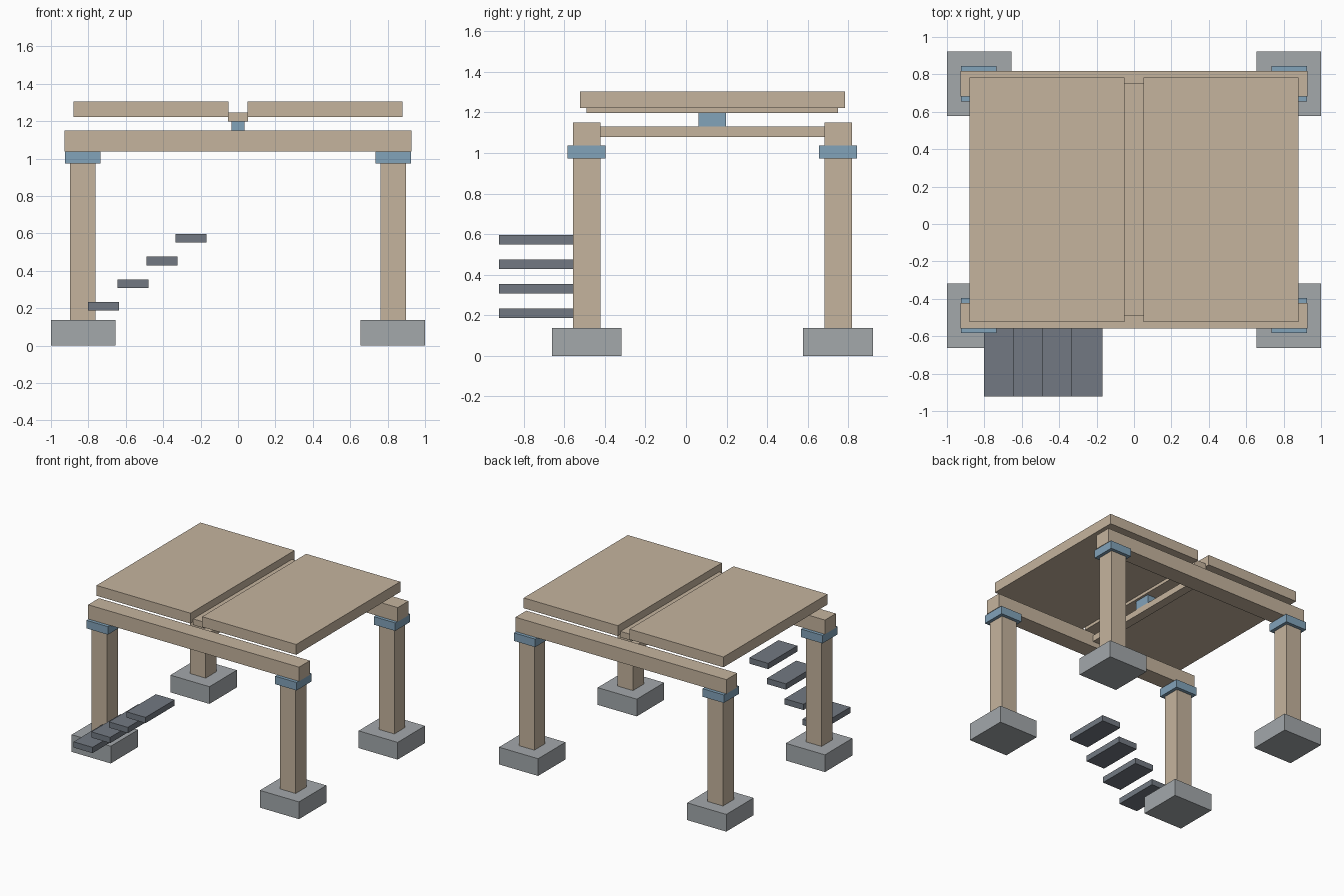
import bpy

cube = bpy.data.objects.get("Cube")
if cube:
    bpy.data.objects.remove(cube, do_unlink=True)


def material(name, *srgb):
    """Flat material from 0-255 sRGB values."""
    colour = [((c / 255 + 0.055) / 1.055) ** 2.4 for c in srgb] + [1.0]
    mat = bpy.data.materials.new(name)
    mat.use_nodes = True
    mat.diffuse_color = colour
    mat.node_tree.nodes["Principled BSDF"].inputs["Base Color"].default_value = colour
    return mat


timber = material("timber_beige", 197, 180, 158)
concrete = material("concrete_grey", 163, 168, 171)
steel = material("steel_blue", 130, 163, 186)
slate = material("slate_grey", 114, 121, 130)


def box(name, mat, x, y, z):
    """Box spanning the (min, max) ranges given for each axis."""
    spans = (x, y, z)
    bpy.ops.mesh.primitive_cube_add(size=1, location=[(a + b) / 2 for a, b in spans])
    obj = bpy.context.object
    obj.name = name
    obj.scale = [b - a for a, b in spans]
    bpy.ops.object.transform_apply(location=False, rotation=False, scale=True)
    obj.data.materials.append(mat)
    return obj


def around(centre, width):
    return (centre - width / 2, centre + width / 2)


MID_Y = 0.13
COLUMN_X = 0.83
ROWS = {"front": MID_Y - 0.62, "back": MID_Y + 0.62}
SIDES = {"right": -1, "left": 1}

for row, y in ROWS.items():
    # Corner supports: footing, column and collar
    for side, s in SIDES.items():
        tag = f"{row}_{side}"
        x = s * COLUMN_X
        box(f"footing_{tag}", concrete, around(s * 0.828, 0.344), around(y, 0.344), (0, 0.137))
        box(f"column_{tag}", timber, around(x, 0.136), around(y, 0.136), (0.137, 0.973))
        box(f"collar_{tag}", steel, around(x, 0.188), around(y, 0.188), (0.973, 1.037))
    # Main beam across each row
    box(f"beam_{row}", timber, around(0, 1.856), around(y, 0.136), (1.037, 1.15))

# Central tie, its bracket and the ridge board
box("tie_beam", timber, around(0, 0.07), around(MID_Y, 1.104), (1.08, 1.13))
box("ridge_bracket", steel, around(0, 0.07), around(MID_Y, 0.136), (1.13, 1.198))
box("ridge_board", timber, around(0, 0.108), around(MID_Y, 1.24), (1.198, 1.246))

# Roof panels either side of the gap
for side, s in SIDES.items():
    box(f"roof_panel_{side}", timber, around(s * 0.465, 0.828), around(MID_Y, 1.308), (1.222, 1.304))

# Floating steps rising to the left
for i in range(4):
    x = -0.718 + 0.1555 * i
    z = 0.21 + 0.121 * i
    box(f"step_{i + 1}", slate, around(x, 0.166), (-0.922, -0.555), around(z, 0.046))
